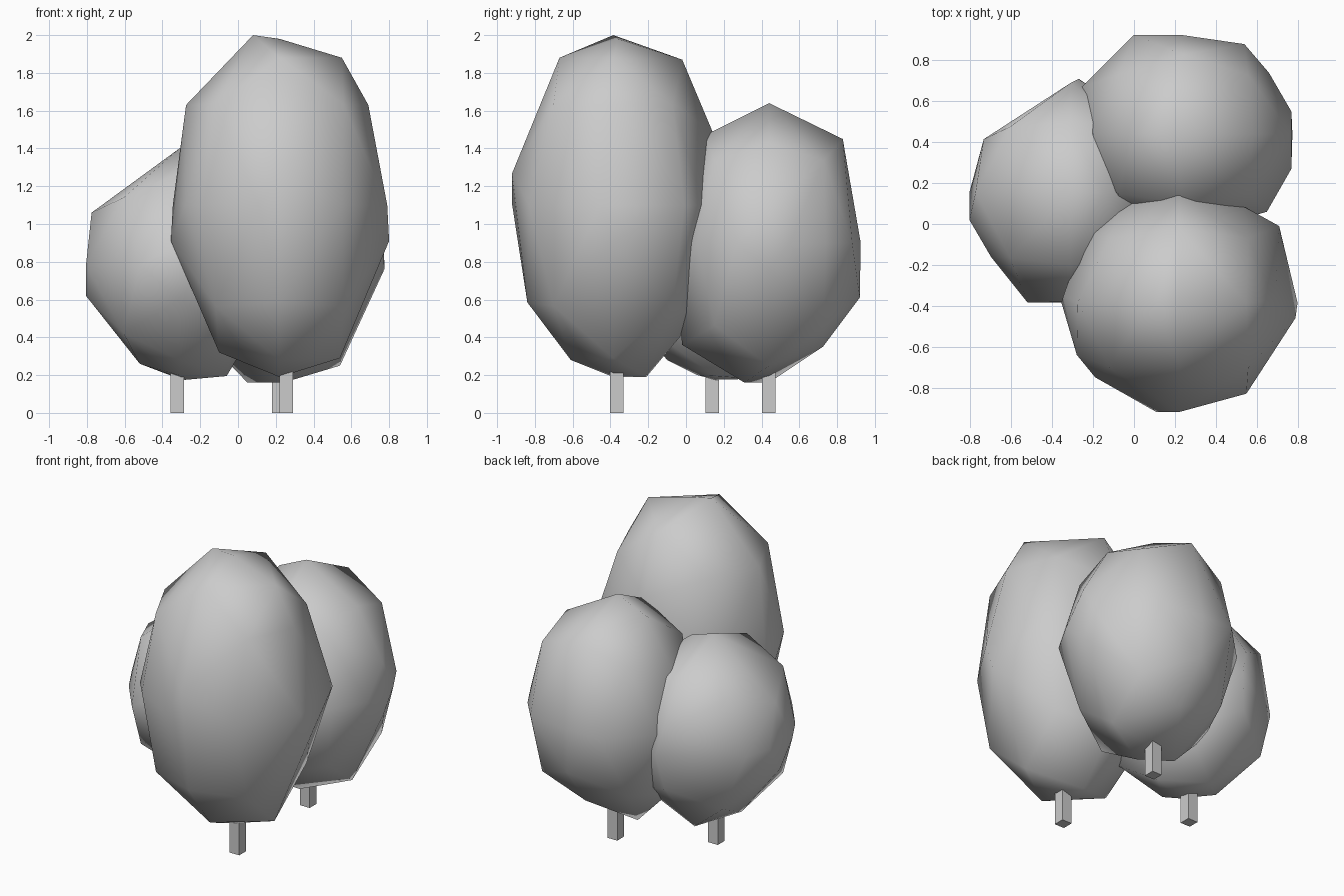
import bpy, bmesh
from itertools import product
from mathutils import Vector


def finish(bm, name, smooth):
    bmesh.ops.recalc_face_normals(bm, faces=bm.faces[:])
    for f in bm.faces:
        f.smooth = smooth
    me = bpy.data.meshes.new(name)
    bm.to_mesh(me)
    bm.free()
    ob = bpy.data.objects.new(name, me)
    bpy.context.collection.objects.link(ob)
    return ob


def crown(name, c, r, front, side, top):
    """Faceted closed hull through three outline rings plus ellipsoid filler points."""
    pts = [(x, c[1], z) for x, z in front]
    pts += [(c[0], y, z) for y, z in side]
    pts += [(x, y, c[2]) for x, y in top]
    pts += [tuple(c[i] + s[i] * r[i] * 0.59 for i in range(3))
            for s in product((-1, 1), repeat=3)]
    bm = bmesh.new()
    for p in pts:
        bm.verts.new(Vector(p))
    bmesh.ops.remove_doubles(bm, verts=bm.verts[:], dist=0.09)
    res = bmesh.ops.convex_hull(bm, input=bm.verts[:])
    loose = [v for v in bm.verts if not v.link_faces]
    bmesh.ops.delete(bm, geom=loose, context='VERTS')
    return finish(bm, name, True)


def trunk(name, x, y, w=0.072, h=0.34):
    bm = bmesh.new()
    bmesh.ops.create_cube(bm, size=1)
    for v in bm.verts:
        v.co = (x + v.co.x * w, y + v.co.y * w, (v.co.z + 0.5) * h)
    return finish(bm, name, False)


# Tall front tree
crown("tall_crown", (0.22, -0.385, 1.1), (0.575, 0.535, 0.905),
      [(0.08, 2.0), (0.55, 1.88), (0.69, 1.63), (0.80, 0.91), (0.54, 0.29),
       (0.22, 0.19), (-0.10, 0.32), (-0.26, 0.73), (-0.355, 0.91), (-0.275, 1.63)],
      [(-0.36, 1.98), (-0.67, 1.88), (-0.92, 1.27), (-0.84, 0.585), (-0.61, 0.28),
       (-0.21, 0.19), (0.05, 0.5), (0.14, 0.95), (0.14, 1.49), (-0.02, 1.87)],
      [(-0.23, -0.03), (-0.06, 0.11), (0.12, 0.15), (0.53, 0.09), (0.71, -0.01),
       (0.79, -0.46), (0.55, -0.83), (0.11, -0.92), (-0.19, -0.75), (-0.28, -0.64),
       (-0.345, -0.35)])
trunk("tall_trunk", 0.255, -0.367)

# Medium back tree
crown("medium_crown", (0.24, 0.44, 0.9), (0.54, 0.49, 0.74),
      [(0.2, 1.64), (0.58, 1.43), (0.77, 1.1), (0.775, 0.76), (0.54, 0.25),
       (0.05, 0.16), (-0.18, 0.4), (-0.27, 0.8), (-0.2, 1.25), (0.0, 1.55)],
      [(0.49, 1.645), (0.83, 1.45), (0.92, 0.97), (0.92, 0.61), (0.725, 0.35),
       (0.31, 0.16), (-0.02, 0.36), (-0.05, 0.65), (-0.02, 1.1), (0.1, 1.47)],
      [(0.0, 0.925), (0.23, 0.925), (0.54, 0.88), (0.66, 0.74), (0.77, 0.55),
       (0.77, 0.27), (0.65, 0.06), (0.3, -0.04), (-0.05, 0.03), (-0.22, 0.25),
       (-0.255, 0.67)])
trunk("medium_trunk", 0.215, 0.438)

# Small left tree
crown("small_crown", (-0.31, 0.155, 0.78), (0.5, 0.545, 0.61),
      [(-0.36, 1.40), (-0.775, 1.06), (-0.805, 0.62), (-0.52, 0.26), (-0.28, 0.175),
       (-0.06, 0.195), (0.12, 0.5), (0.18, 0.85), (0.05, 1.2), (-0.15, 1.35)],
      [(0.15, 1.40), (0.5, 1.25), (0.69, 0.95), (0.67, 0.55), (0.35, 0.18),
       (0.06, 0.2), (-0.1, 0.28), (-0.36, 0.6), (-0.38, 0.9), (-0.2, 1.27)],
      [(-0.27, 0.71), (-0.735, 0.415), (-0.78, 0.23), (-0.805, 0.02), (-0.70, -0.16),
       (-0.52, -0.385), (-0.18, -0.385), (0.1, -0.15), (0.18, 0.15), (0.05, 0.5)])
trunk("small_trunk", -0.322, 0.138)
